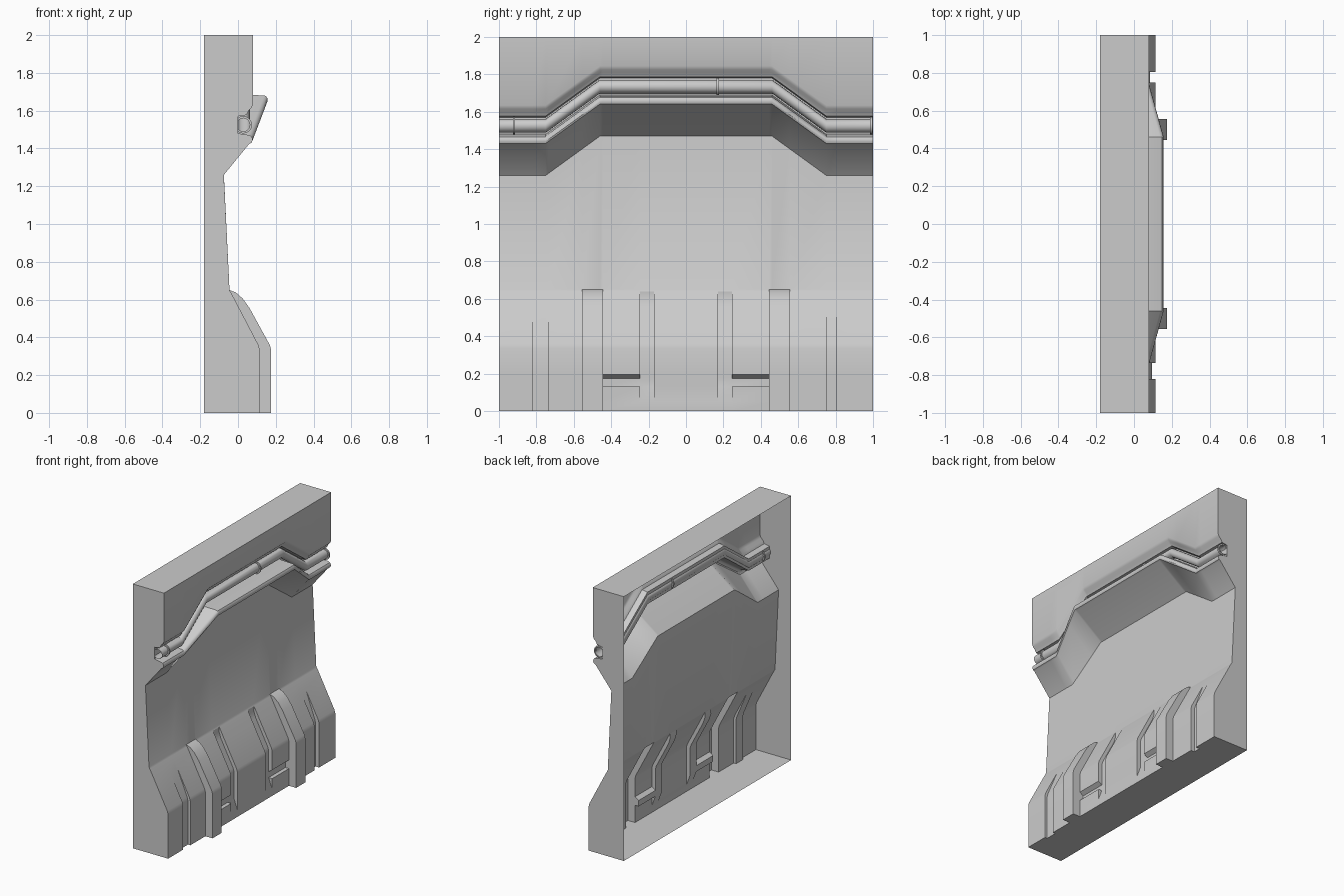
import bpy, bmesh, math

if "Cube" in bpy.data.objects:
    bpy.data.objects.remove(bpy.data.objects["Cube"])

BENDS = [-1, -0.75, -0.46, 0.46, 0.75, 1]
RISE = 0.21


def arch(y):
    return max(0, min(1, (0.75 - abs(y)) / 0.29))


def loft(name, sections, closed=False, cap=False):
    """Skin a list of equal-length (x, y, z) sections into one mesh object."""
    bm = bmesh.new()
    rows = [[bm.verts.new(p) for p in s] for s in sections]
    n = len(rows[0])
    for a, b in zip(rows, rows[1:]):
        for i in range(n if closed else n - 1):
            j = (i + 1) % n
            bm.faces.new((a[i], b[i], b[j], a[j]))
    if cap:
        bm.faces.new(rows[0])
        bm.faces.new(rows[-1][::-1])
    bmesh.ops.remove_doubles(bm, verts=bm.verts, dist=1e-5)
    bmesh.ops.dissolve_degenerate(bm, edges=bm.edges, dist=1e-5)
    bmesh.ops.recalc_face_normals(bm, faces=bm.faces)
    me = bpy.data.meshes.new(name)
    bm.to_mesh(me)
    bm.free()
    ob = bpy.data.objects.new(name, me)
    bpy.context.collection.objects.link(ob)
    bpy.ops.object.select_all(action='DESELECT')
    bpy.context.view_layer.objects.active = ob
    ob.select_set(True)
    bpy.ops.object.shade_smooth_by_angle(angle=math.radians(30))
    return ob


# Skirting profile (x, z); each strip kind offsets x at these points
BASE = [(0.115, 0), (0.115, 0.05), (0.115, 0.13), (0.115, 0.13), (0.115, 0.175),
        (0.115, 0.195), (0.115, 0.335), (0.108, 0.36), (0.006, 0.555),
        (-0.02, 0.605), (-0.038, 0.638), (-0.045, 0.65)]
KINDS = {
    'plain': [0] * 12,
    'rib': [.06, .06, .06, .06, .06, .06, .06, .06, .055, .045, .026, 0],
    'outer_groove': [-.03] * 8 + [0] * 4,
    'shallow_groove': [-.02] * 8 + [0] * 4,
    'inner_groove': [0, 0] + [-.03] * 7 + [-.02, 0, 0],
    'slot': [0, 0, 0, -.03, -.03, 0] + [0] * 6,
}
STRIPS = [(-.82, -.735, 'shallow_groove'), (-.555, -.445, 'rib'), (-.445, -.245, 'slot'),
          (-.245, -.17, 'inner_groove'), (.17, .245, 'inner_groove'), (.245, .445, 'slot'),
          (.445, .555, 'rib'), (.75, .805, 'outer_groove')]

# Ledge, lip and pipe channel: x, z and how far x moves at the raised middle
UPPER = [(-.075, 1.26, -.01), (.06, 1.425, .08), (.072, 1.431, .08), (.077, 1.442, .08),
         (.076, 1.455, .08), (.069, 1.466, .08), (.058, 1.471, .08), (.045, 1.473, 0),
         (0, 1.48, 0), (0, 1.57, 0), (.045, 1.577, 0), (.055, 1.598, 0),
         (.072, 1.615, 0), (.08, 1.635, 0)]


def wall_section(y, kind):
    t = arch(y)
    pts = [(-.18, y, 0)]
    pts += [(x + d, y, z) for (x, z), d in zip(BASE, KINDS[kind])]
    pts += [(x + dx * t, y, z + RISE * t) for x, z, dx in UPPER]
    return pts + [(.08, y, 2), (-.18, y, 2)]


# Wall shell, open at the back
edges = sorted(set(BENDS + [e for s in STRIPS for e in s[:2]]))
sections = []
for a, b in zip(edges, edges[1:]):
    mid = (a + b) / 2
    kind = next((k for lo, hi, k in STRIPS if lo < mid < hi), 'plain')
    sections += [wall_section(a, kind), wall_section(b, kind)]
loft('wall_panel', sections, cap=True)


def ring(y, r, n=16):
    zc = 1.525 + RISE * arch(y)
    return [(.028 + r * math.cos(2 * math.pi * i / n), y,
             zc + r * math.sin(2 * math.pi * i / n)) for i in range(n)]


# Pipe following the arch
loft('pipe', [ring(y, .036) for y in BENDS], closed=True)

# Pipe clamps
for i, y in enumerate((-.92, .17, .99)):
    loft(f'pipe_clamp_{i + 1}', [ring(y - .006, .035), ring(y - .006, .046),
                                 ring(y + .006, .046), ring(y + .006, .035)], closed=True)
